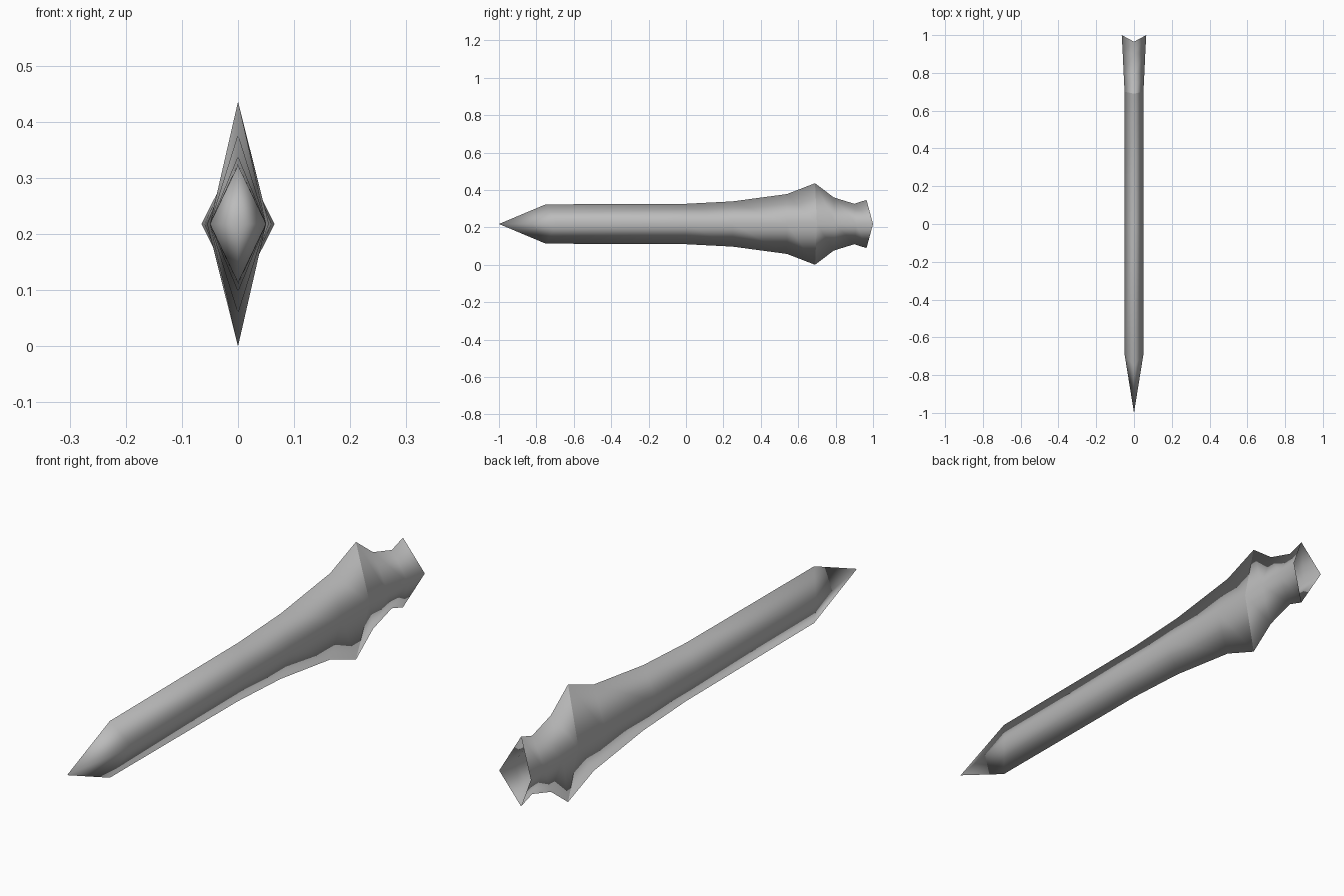
import bpy
import bmesh

MID_Z = 0.218

old = bpy.data.objects.get("Cube")
if old:
    bpy.data.objects.remove(old, do_unlink=True)

# Plain grey metal
metal = bpy.data.materials.new("grey_metal")
metal.use_nodes = True
grey = (0.5, 0.5, 0.5, 1.0)
metal.diffuse_color = grey
metal.node_tree.nodes["Principled BSDF"].inputs["Base Color"].default_value = grey


def diamond_loft(name, stations, tip_y=None):
    """Loft diamond sections; station = (ridge y, half height, side y, half width)."""
    bm = bmesh.new()
    rings = []
    for ridge_y, height, side_y, width in stations:
        rings.append([bm.verts.new(co) for co in (
            (0, ridge_y, MID_Z + height), (width, side_y, MID_Z),
            (0, ridge_y, MID_Z - height), (-width, side_y, MID_Z))])
    for a, b in zip(rings, rings[1:]):
        for i in range(4):
            j = (i + 1) % 4
            bm.faces.new((a[i], a[j], b[j], b[i]))
    # Pointed front end
    if tip_y is not None:
        tip = bm.verts.new((0, tip_y, MID_Z))
        first = rings[0]
        for i in range(4):
            bm.faces.new((tip, first[(i + 1) % 4], first[i]))
    # Outward normals: the first upper +x face must point to +x
    bm.normal_update()
    bm.faces.ensure_lookup_table()
    if bm.faces[0].normal.x < 0:
        bmesh.ops.reverse_faces(bm, faces=bm.faces[:])
    for face in bm.faces:
        face.smooth = True
    mesh = bpy.data.meshes.new(name)
    bm.to_mesh(mesh)
    bm.free()
    mesh.materials.append(metal)
    obj = bpy.data.objects.new(name, mesh)
    bpy.context.collection.objects.link(obj)
    return obj


# Long blade: straight, then swelling to the tall shoulder
diamond_loft("blade", [
    (-0.75, 0.105, -0.69, 0.05),
    (0.0, 0.108, 0.0, 0.05),
    (0.25, 0.121, 0.25, 0.05),
    (0.54, 0.16, 0.54, 0.05),
    (0.69, 0.218, 0.70, 0.05),
], tip_y=-1.0)

# Hollow tail: pinched behind the shoulder, flared and open at the rear
diamond_loft("tail_socket", [
    (0.69, 0.218, 0.70, 0.05),
    (0.79, 0.142, 0.80, 0.055),
    (0.90, 0.108, 0.91, 0.06),
    (0.965, 0.129, 1.0, 0.065),
])
